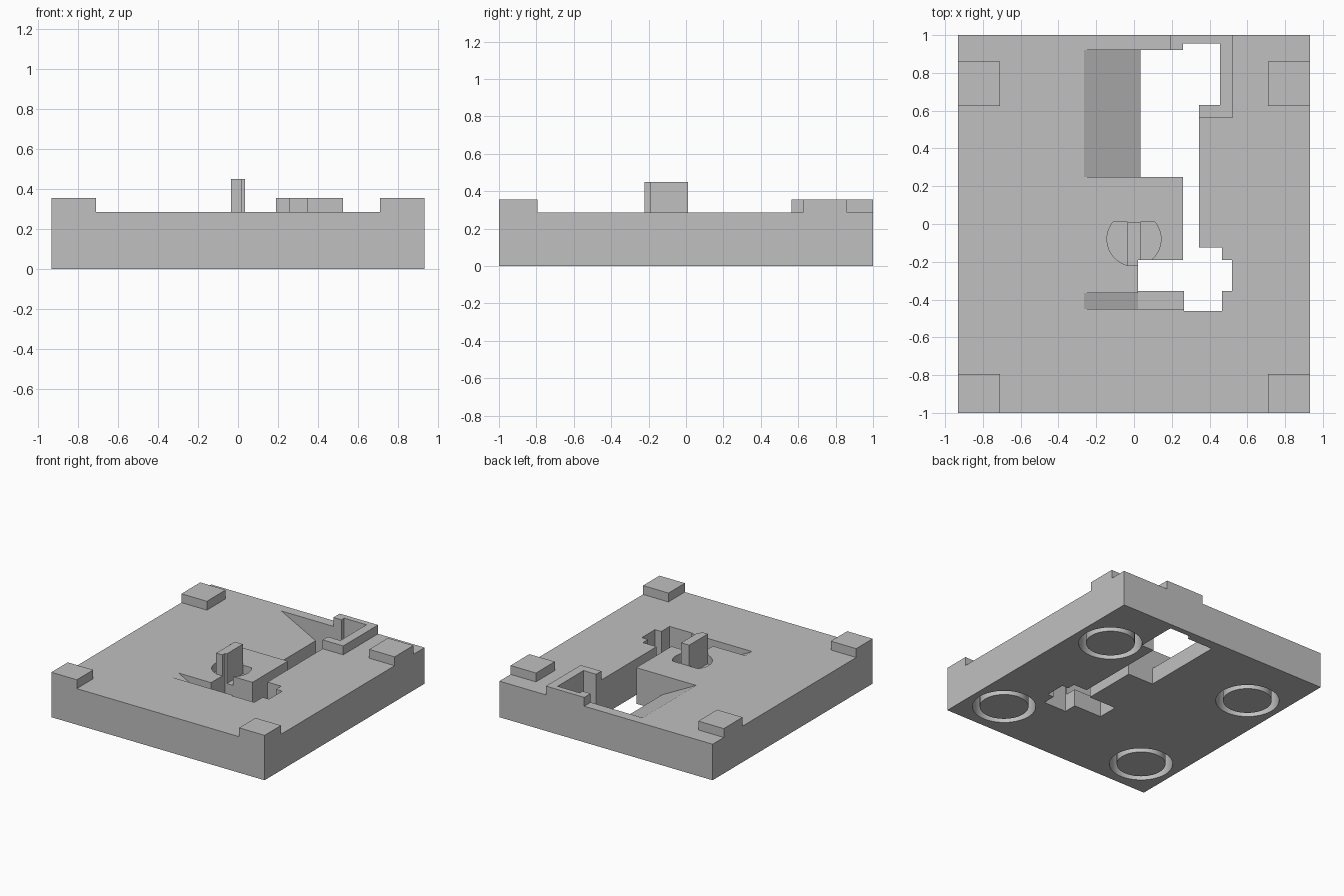
import bpy
import bmesh
from math import radians, sin, cos, asin, pi

cube = bpy.data.objects.get("Cube")
if cube:
    bpy.data.objects.remove(cube, do_unlink=True)

# Single plain grey material
grey = bpy.data.materials.new("plain grey")
grey.use_nodes = True
colour = (0.53, 0.53, 0.53, 1)
grey.diffuse_color = colour
grey.node_tree.nodes["Principled BSDF"].inputs["Base Color"].default_value = colour


def finish(name, bm):
    """Turn a bmesh into a grey object."""
    bmesh.ops.recalc_face_normals(bm, faces=bm.faces)
    mesh = bpy.data.meshes.new(name)
    bm.to_mesh(mesh)
    bm.free()
    mesh.materials.append(grey)
    obj = bpy.data.objects.new(name, mesh)
    bpy.context.collection.objects.link(obj)
    return obj


def prism(name, points, low, high, axis="z"):
    """Extrude a closed outline along z, or an x-z outline along y."""
    bm = bmesh.new()
    if axis == "z":
        verts = [bm.verts.new((a, b, low)) for a, b in points]
        move = (0, 0, high - low)
    else:
        verts = [bm.verts.new((a, low, b)) for a, b in points]
        move = (0, high - low, 0)
    face = bm.faces.new(verts)
    out = bmesh.ops.extrude_face_region(bm, geom=[face], use_keep_orig=True)
    moved = [g for g in out["geom"] if isinstance(g, bmesh.types.BMVert)]
    bmesh.ops.translate(bm, verts=moved, vec=move)
    return finish(name, bm)


def box(name, x0, x1, y0, y1, z0, z1):
    return prism(name, [(x0, y0), (x1, y0), (x1, y1), (x0, y1)], z0, z1)


def ring(name, x, y, inner, outer, z0, z1):
    """Rectangular section revolved about a vertical axis."""
    bm = bmesh.new()
    section = [(inner, z0), (outer, z0), (outer, z1), (inner, z1)]
    verts = [bm.verts.new((x + r, y, z)) for r, z in section]
    edges = [bm.edges.new((verts[i], verts[i - 1])) for i in range(4)]
    bmesh.ops.spin(bm, geom=verts + edges, cent=(x, y, 0), axis=(0, 0, 1),
                   angle=2 * pi, steps=72, use_merge=True)
    bmesh.ops.remove_doubles(bm, verts=bm.verts, dist=0.0001)
    return finish(name, bm)


def cut(target, cutter):
    mod = target.modifiers.new("cut", "BOOLEAN")
    mod.operation = "DIFFERENCE"
    mod.solver = "EXACT"
    mod.object = cutter
    bpy.context.view_layer.objects.active = target
    bpy.ops.object.modifier_apply(modifier=mod.name)


HALF_X, TOP, PAD_TOP, FLOOR = 0.9325, 0.285, 0.355, 0.215

# Main parts
plate = box("base_plate", -HALF_X, HALF_X, -1, 1, 0, TOP)
bracket = box("rear_bracket", 0.19, 0.525, 0.565, 1, TOP, PAD_TOP)
for side, sign in (("left", 1), ("right", -1)):
    x0, x1 = sorted((sign * 0.71, sign * HALF_X))
    box("front_pad_" + side, x0, x1, -1, -0.795, TOP, PAD_TOP)
    box("rear_pad_" + side, x0, x1, 0.625, 0.86, TOP, PAD_TOP)

# Round pocket with one flat side, and the upright tab inside it
radius, centre_y, flat_y = 0.143, -0.08, 0.01
start = asin((flat_y - centre_y) / radius)
sweep = pi + 2 * start
arc = [(radius * cos(pi - start + sweep * i / 40),
        centre_y + radius * sin(pi - start + sweep * i / 40)) for i in range(41)]
pocket = prism("pocket_cutter", arc, FLOOR, 0.6)
tab = box("upright_tab", -0.035, 0.035, centre_y - radius, flat_y, FLOOR, 0.45)

# Stepped through opening
opening = prism("opening_cutter", [
    (0.035, 0.25), (0.26, 0.25), (0.26, -0.19), (0.02, -0.19), (0.02, -0.355),
    (0.265, -0.355), (0.265, -0.46), (0.465, -0.46), (0.465, -0.355),
    (0.52, -0.355), (0.52, -0.19), (0.465, -0.19), (0.465, -0.125),
    (0.345, -0.125), (0.345, 0.63), (0.455, 0.63), (0.455, 0.955),
    (0.26, 0.955), (0.26, 0.92), (0.035, 0.92)], -0.1, 0.6)

# Sloped recesses running down into the opening
ramp = [(-0.265, TOP), (0.035, 0.13), (0.06, 0.13), (0.06, 0.5), (-0.265, 0.5)]
slot = [(-0.265, TOP), (0.02, 0.137), (0.02, 0.5), (-0.265, 0.5)]
cutters = [
    pocket,
    prism("ramp_cutter", ramp, 0.25, 0.92, "y"),
    prism("slot_cutter", slot, -0.45, -0.365, "y"),
    box("slot_end_cutter", 0.0199, 0.28, -0.45, -0.34, 0.137, 0.5),
    opening,
]

# Ring grooves in the underside
for x in (-0.65, 0.65):
    for y in (-0.695, 0.508):
        cutters.append(ring("groove_cutter", x, y, 0.177, 0.23, -0.05, 0.18))

for cutter in cutters:
    cut(plate, cutter)
for part in (bracket, tab):
    cut(part, opening)
for cutter in cutters:
    bpy.data.objects.remove(cutter, do_unlink=True)

# Smooth the round walls, keep the corners sharp
bpy.ops.object.select_all(action="DESELECT")
plate.select_set(True)
bpy.context.view_layer.objects.active = plate
bpy.ops.object.shade_smooth_by_angle(angle=radians(25))
